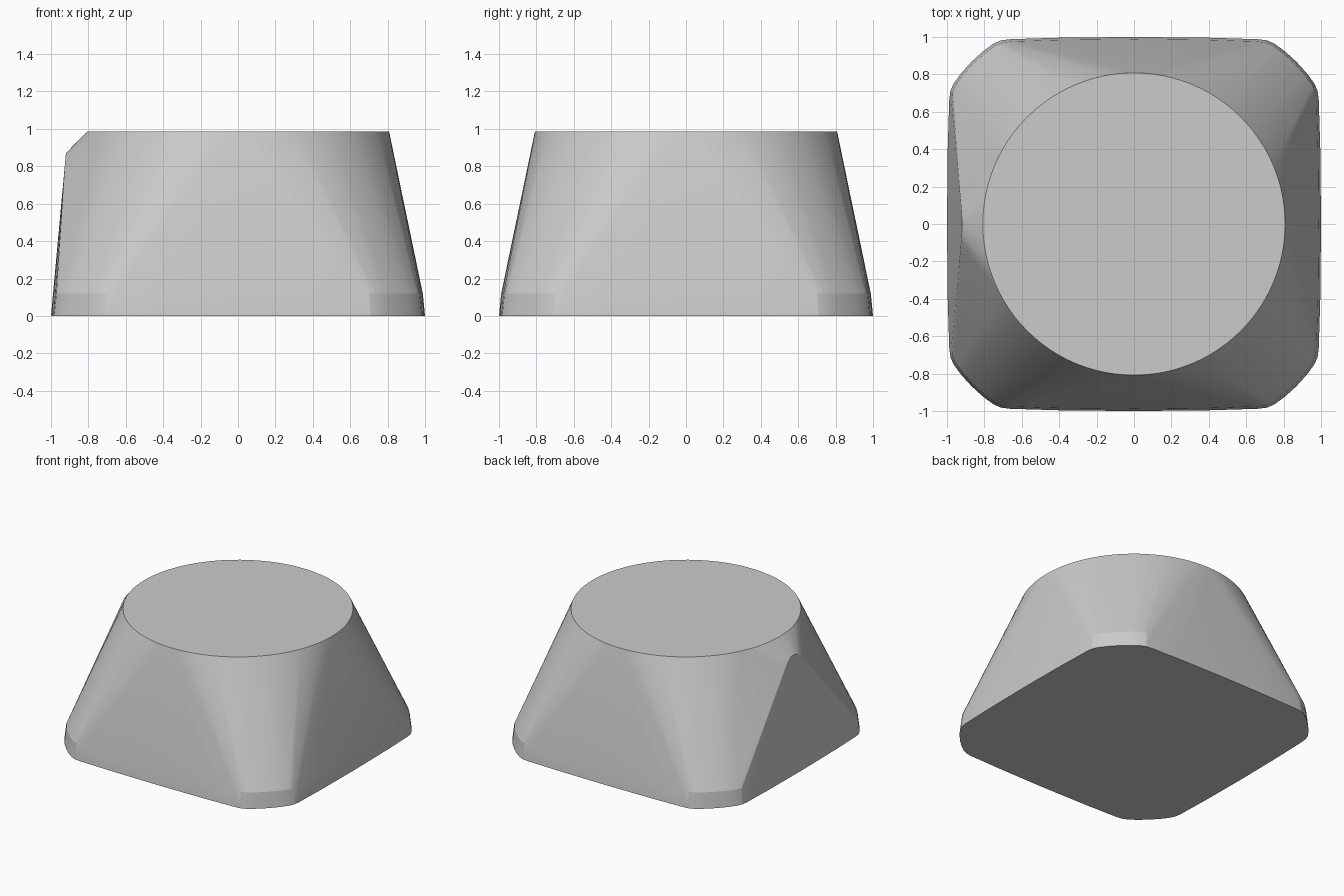
import bpy, bmesh, math

cube = bpy.data.objects.get("Cube")
if cube:
    bpy.data.objects.remove(cube, do_unlink=True)

TOP_Z, TOP_R, FOOT_Z = 0.985, 0.808, 0.12

grey = bpy.data.materials.new("plain grey")
grey.use_nodes = True
colour = (0.6, 0.6, 0.6, 1)
grey.diffuse_color = colour
grey.node_tree.nodes["Principled BSDF"].inputs["Base Color"].default_value = colour

# One eighth of the bowed square outline, from mid side to mid corner
octant = [(1, 0), (0.996, 0.4), (0.988, 0.66), (0.982, 0.71),
          (0.965, 0.75), (0.925, 0.805), (0.868, 0.868)]


def outline(scale, z):
    """Mirror the eighth into a full ring of points."""
    ring = {(sx * a, sy * b) for x, y in octant for a, b in ((x, y), (y, x))
            for sx in (1, -1) for sy in (1, -1)}
    return [(x * scale, y * scale, z) for x, y in ring]


# Foot rings, round top and the rounded peak of the flat side
points = outline(1, 0) + outline(0.988, FOOT_Z)
points += [(TOP_R * math.cos(math.tau * i / 96), TOP_R * math.sin(math.tau * i / 96), TOP_Z)
           for i in range(96)]
for y, z in ((0, 0.87), (0.04, 0.863), (0.075, 0.845), (0.105, 0.81)):
    points += [(-1 + 0.092 * z, side * y, z) for side in (1, -1)]

# Stretch one skin over all the points
bm = bmesh.new()
for p in points:
    bm.verts.new(p)
bmesh.ops.remove_doubles(bm, verts=bm.verts, dist=0.0005)
bmesh.ops.convex_hull(bm, input=bm.verts)
bmesh.ops.delete(bm, geom=[v for v in bm.verts if not v.link_faces], context='VERTS')
bmesh.ops.dissolve_limit(bm, angle_limit=math.radians(0.3), verts=bm.verts, edges=bm.edges)
bmesh.ops.recalc_face_normals(bm, faces=bm.faces)

mesh = bpy.data.meshes.new("tapered_block")
bm.to_mesh(mesh)
bm.free()
block = bpy.data.objects.new("tapered_block", mesh)
bpy.context.collection.objects.link(block)
mesh.materials.append(grey)

# Soft sides with crisp rims
bpy.context.view_layer.objects.active = block
block.select_set(True)
bpy.ops.object.shade_smooth_by_angle(angle=math.radians(14))
